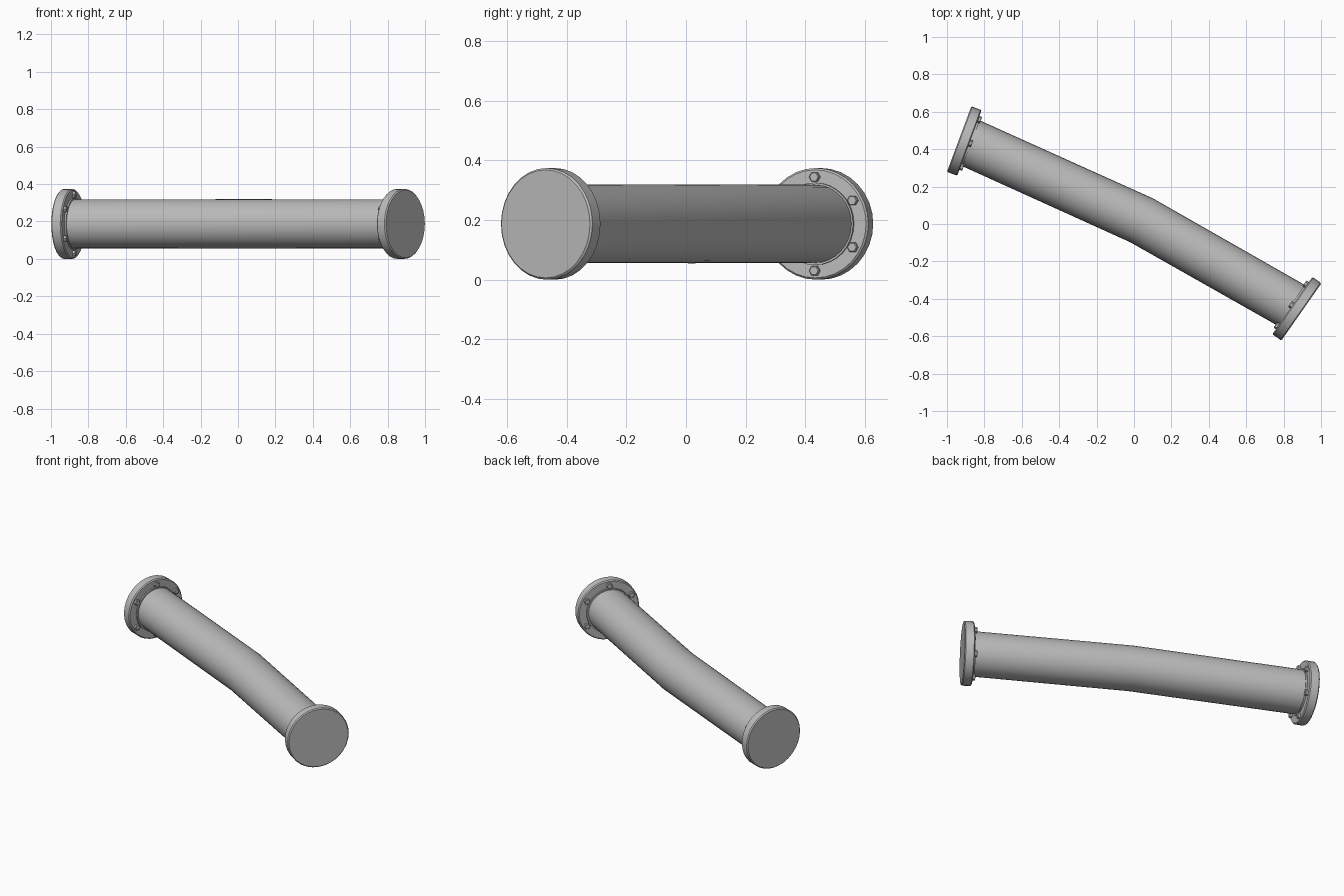
import bpy, bmesh, math
from mathutils import Matrix, Vector

if "Cube" in bpy.data.objects:
    bpy.data.objects.remove(bpy.data.objects["Cube"], do_unlink=True)

steel = bpy.data.materials.new("steel grey")
steel.use_nodes = True
steel.diffuse_color = (0.5, 0.5, 0.5, 1)
steel.node_tree.nodes["Principled BSDF"].inputs["Base Color"].default_value = (0.5, 0.5, 0.5, 1)

MID_Z = 0.187
SIDES = 32


def frame(x, y, angle):
    """Matrix whose local z axis points along a heading in the ground plane."""
    a = math.radians(angle)
    axis = Vector((math.cos(a), math.sin(a), 0))
    side = Vector((-math.sin(a), math.cos(a), 0))
    up = Vector((0, 0, 1))
    m = Matrix((side, up, axis)).transposed().to_4x4()
    m.translation = (x, y, MID_Z)
    return m


def finish(name, bm, smooth=True):
    bmesh.ops.recalc_face_normals(bm, faces=bm.faces)
    mesh = bpy.data.meshes.new(name)
    bm.to_mesh(mesh)
    bm.free()
    mesh.materials.append(steel)
    obj = bpy.data.objects.new(name, mesh)
    bpy.context.collection.objects.link(obj)
    if smooth:
        bpy.ops.object.select_all(action='DESELECT')
        obj.select_set(True)
        bpy.context.view_layer.objects.active = obj
        bpy.ops.object.shade_smooth_by_angle(angle=math.radians(30))
    return obj


def loft(name, rings, sides=SIDES, smooth=True):
    """Capped solid through rings given as (frame, radius)."""
    bm = bmesh.new()
    loops = []
    for m, r in rings:
        turns = [2 * math.pi * i / sides for i in range(sides)]
        loops.append([bm.verts.new(m @ Vector((r * math.cos(t), r * math.sin(t), 0))) for t in turns])
    for a, b in zip(loops, loops[1:]):
        for i in range(sides):
            j = (i + 1) % sides
            bm.faces.new((a[i], a[j], b[j], b[i]))
    bm.faces.new(loops[0])
    bm.faces.new(loops[-1])
    return finish(name, bm, smooth)


def turned(name, base, profile, sides=SIDES, smooth=True):
    return loft(name, [(base @ Matrix.Translation((0, 0, h)), r) for h, r in profile], sides, smooth)


# Bent pipe
loft("pipe", [(frame(-0.89, 0.44, -20.4), 0.131),
              (frame(0.04, 0.02, -27.5), 0.132),
              (frame(0.855, -0.443, -35), 0.131)])

# End flanges, each with a collar and six hex bolts facing the pipe
for label, base in (("right", frame(-0.935, 0.454, -20.4)),
                    ("left", frame(0.895, -0.47, 145))):
    turned(label + "_flange", base, [(0, 0.181), (0.006, 0.187), (0.053, 0.187), (0.059, 0.181)])
    turned(label + "_collar", base, [(0.055, 0.138), (0.068, 0.138)])
    for k in range(6):
        t = math.radians(30 + 60 * k)
        spot = base @ Matrix.Translation((0.157 * math.cos(t), 0.157 * math.sin(t), 0.055))
        turned(f"{label}_bolt_{k + 1}", spot, [(0, 0.018), (0.017, 0.018), (0.019, 0.015)], 6, False)
